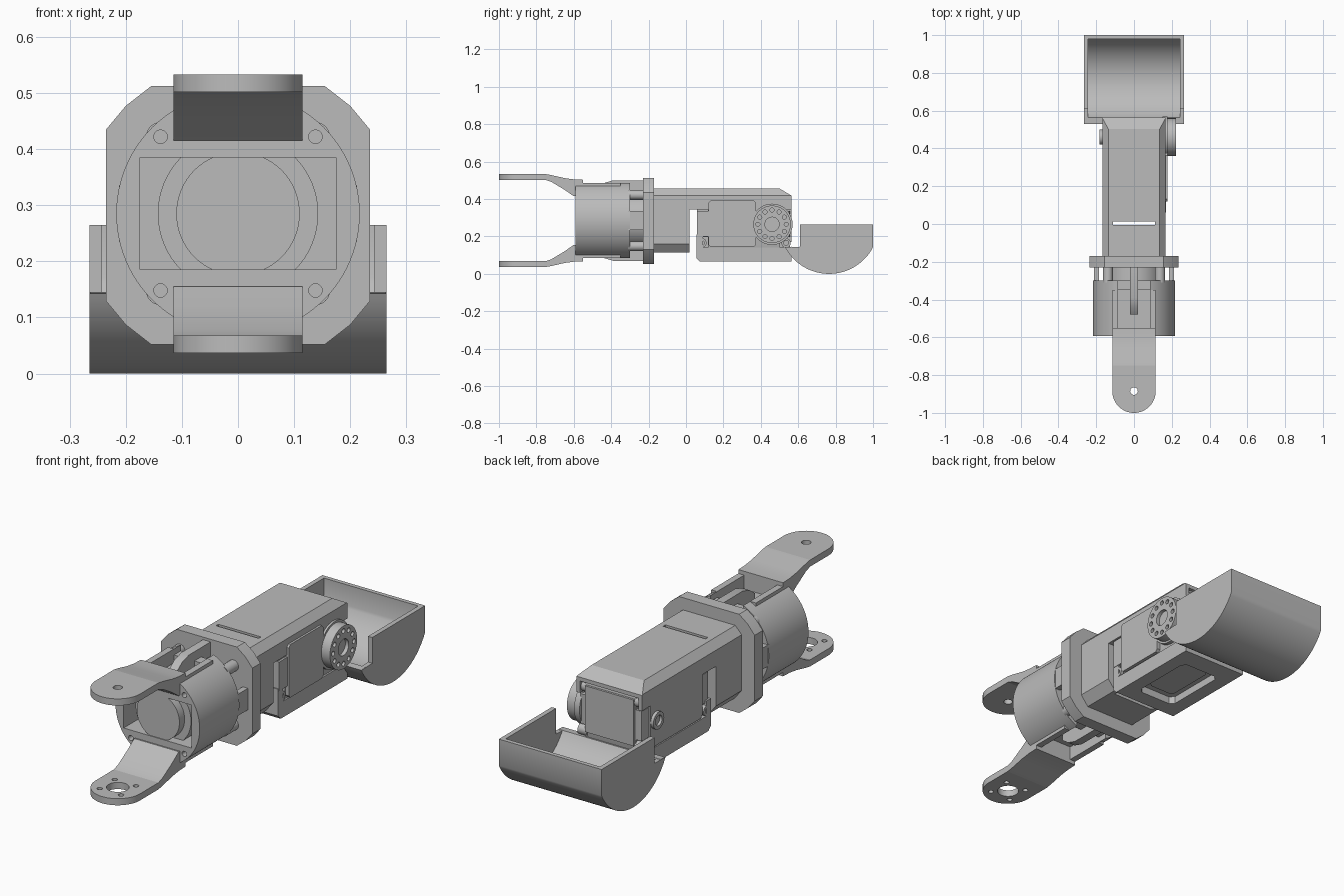
import bpy, bmesh, math
from mathutils import Vector

if "Cube" in bpy.data.objects:
    bpy.data.objects.remove(bpy.data.objects["Cube"], do_unlink=True)

grey = bpy.data.materials.new("plain grey")
grey.use_nodes = True
COLOUR = (0.5, 0.5, 0.5, 1)
grey.diffuse_color = COLOUR
grey.node_tree.nodes["Principled BSDF"].inputs["Base Color"].default_value = COLOUR

MID = 0.285  # height of the arm's long axis


def prism(name, pts, axis, a, b):
    """Extrude a 2D outline along x (y,z), y (x,z) or z (x,y) from a to b."""
    def place(p, t):
        return {"x": (t, p[0], p[1]), "y": (p[0], t, p[1]), "z": (p[0], p[1], t)}[axis]
    bm = bmesh.new()
    face = bm.faces.new([bm.verts.new(place(p, a)) for p in pts])
    new = bmesh.ops.extrude_face_region(bm, geom=[face])["geom"]
    shift = Vector(place((0, 0), b - a))
    bmesh.ops.translate(bm, vec=shift, verts=[v for v in new if isinstance(v, bmesh.types.BMVert)])
    bmesh.ops.recalc_face_normals(bm, faces=bm.faces)
    mesh = bpy.data.meshes.new(name)
    bm.to_mesh(mesh)
    bm.free()
    mesh.materials.append(grey)
    ob = bpy.data.objects.new(name, mesh)
    bpy.context.collection.objects.link(ob)
    return ob


def arc(cx, cy, r, a0, a1, n):
    angles = [math.radians(a0 + (a1 - a0) * i / n) for i in range(n + 1)]
    return [(cx + r * math.cos(t), cy + r * math.sin(t)) for t in angles]


def disc(name, c, r, axis, a, b, n=48):
    return prism(name, arc(c[0], c[1], r, 0, 360, n)[:-1], axis, a, b)


def box(name, x0, x1, y0, y1, z0, z1):
    return prism(name, [(x0, y0), (x1, y0), (x1, y1), (x0, y1)], "z", z0, z1)


def chamfered(x0, x1, y0, y1, c):
    return [(x0 + c, y0), (x1 - c, y0), (x1, y0 + c), (x1, y1 - c),
            (x1 - c, y1), (x0 + c, y1), (x0, y1 - c), (x0, y0 + c)]


def boolean(ob, tool, op="DIFFERENCE"):
    mod = ob.modifiers.new("cut", "BOOLEAN")
    mod.operation, mod.object, mod.solver = op, tool, "EXACT"
    with bpy.context.temp_override(object=ob, active_object=ob):
        bpy.ops.object.modifier_apply(modifier=mod.name)
    bpy.data.objects.remove(tool, do_unlink=True)


def bevel(ob, width):
    mod = ob.modifiers.new("soft edges", "BEVEL")
    mod.width, mod.segments = width, 2
    with bpy.context.temp_override(object=ob, active_object=ob):
        bpy.ops.object.modifier_apply(modifier=mod.name)


# Round wrist housing with front pocket and slots around the ribs
housing = disc("wrist_housing", (0, MID), 0.217, "y", -0.592, -0.3, 96)
boolean(housing, box("cut", -0.175, 0.175, -0.7, -0.46, MID - 0.1, MID + 0.1))
for s in (1, -1):
    z0, z1 = sorted((MID + s * 0.135, MID + s * 0.3))
    boolean(housing, box("cut", -0.085, 0.085, -0.55, -0.35, z0, z1))
    z0, z1 = sorted((MID + s * 0.172, MID + s * 0.3))
    boolean(housing, box("cut", -0.085, 0.085, -0.36, -0.25, z0, z1))

# Stepped core seen inside the pocket
for name, r, front in (("core_ring", 0.143, -0.55), ("core_face", 0.11, -0.588)):
    core = disc(name, (0, MID), r, "y", front, -0.44, 64)
    boolean(core, box("clip", -0.2, 0.2, -0.7, -0.3, MID - 0.1, MID + 0.1), "INTERSECT")

# Neck, screw posts and side ribs between housing and flange
disc("neck", (0, MID), 0.15, "y", -0.31, -0.22)
for sx, side in ((1, "left"), (-1, "right")):
    x0, x1 = sorted((sx * 0.185, sx * 0.212))
    box(side + "_neck_rib", x0, x1, -0.31, -0.22, MID - 0.05, MID + 0.05)
    for sz, level in ((1, "upper"), (-1, "lower")):
        c = (sx * 0.138, MID + sz * 0.137)
        disc(f"{level}_{side}_post", c, 0.026, "y", -0.31, -0.22, 24)
        boolean(housing, disc("cut", c, 0.012, "y", -0.7, -0.5, 20))

# Flange plate
corner = [(0.155, 0.23), (0.2, 0.195), (0.235, 0.153)]
quarter = corner + [(x, -z) for x, z in reversed(corner)]
outline = quarter + [(-x, -z) for x, z in quarter]
prism("flange", [(x, z + MID - 0.003) for x, z in outline], "y", -0.23, -0.17)

# Fork: rounded tongues, sloped arms and centre ribs, above and below
for s, level in ((1, "upper"), (-1, "lower")):
    def at(h):
        return MID + s * h
    tip = [(0.115, -0.75)] + arc(0, -0.885, 0.115, 0, -180, 32) + [(-0.115, -0.75)]
    tongue = prism(level + "_fork_tongue", tip, "z", at(0.217), at(0.248))
    if s > 0:
        boolean(tongue, disc("cut", (0, -0.885), 0.02, "z", 0, 1, 24))
    else:
        boolean(tongue, disc("cut", (0, -0.885), 0.048, "z", 0, 1, 32))
        for i in range(4):
            t = math.radians(45 + 90 * i)
            c = (0.078 * math.cos(t), -0.885 + 0.078 * math.sin(t))
            boolean(tongue, disc("cut", c, 0.012, "z", 0, 1, 16))
    side = [(-0.75, 0.248), (-0.72, 0.243), (-0.65, 0.227), (-0.6, 0.22), (-0.55, 0.218),
            (-0.55, 0.135), (-0.6, 0.13), (-0.65, 0.165), (-0.72, 0.207), (-0.75, 0.217)]
    prism(level + "_fork_arm", [(y, at(h)) for y, h in side], "x", -0.115, 0.115)
    for x in (-0.115, 0.085):
        box(level + "_fork_rail", x, x + 0.03, -0.56, -0.35, *sorted((at(0.14), at(0.2))))
    rib = [(-0.48, 0.12), (-0.48, 0.17), (-0.44, 0.2), (-0.39, 0.215),
           (-0.22, 0.215), (-0.22, 0.12)]
    prism(level + "_centre_rib", [(y, at(h)) for y, h in rib], "x", -0.02, 0.02)

# Forearm block, flaring into the flange
section = [(0.135, 0.455), (0.168, 0.42), (0.168, 0.16), (0.13, 0.113)]
section += [(-x, z) for x, z in reversed(section)]
forearm = prism("forearm", section, "y", -0.18, 0.02)
boolean(forearm, box("cut", -0.11, 0.11, -0.005, 0.012, 0, 1))

# Roof over the motor, sloped at its far end
roof = prism("motor_roof", [(x, max(z, 0.345)) for x, z in section[:3] + section[5:]],
             "y", 0.015, 0.565)
boolean(roof, prism("cut", [(0.5, 0.456), (0.57, 0.415), (0.7, 0.415), (0.7, 0.6), (0.5, 0.6)],
                    "x", -1, 1))
boolean(roof, box("cut", -0.15, 0.15, 0.06, 0.6, 0.3, 0.4))

# Motor body with notched corners and screw eyes
motor = box("motor_body", -0.16, 0.16, 0.06, 0.555, 0.13, 0.4)
bevel(motor, 0.008)
for y in (0.085, 0.535):
    for z in (0.165, 0.37):
        for s in (1, -1):
            x0, x1 = sorted((s * 0.13, s * 0.3))
            boolean(motor, box("cut", x0, x1, y - 0.033, y + 0.033, z - 0.033, z + 0.033))
            x0, x1 = sorted((s * 0.12, s * 0.168))
            eye = disc("screw_eye", (y, z), 0.025, "x", x0, x1, 24)
            boolean(eye, disc("cut", (y, z), 0.013, "x", *sorted((s * 0.15, s * 0.2)), 16))

# Side covers
cover = prism("left_cover", chamfered(0.12, 0.375, 0.145, 0.392, 0.012), "x", 0.15, 0.178)
box("left_cover_tab", 0.15, 0.17, 0.06, 0.13, 0.2, 0.335)
prism("right_cover", chamfered(0.12, 0.5, 0.145, 0.392, 0.012), "x", -0.168, -0.15)
box("end_cover", -0.125, 0.125, 0.54, 0.565, 0.17, 0.385)

# Output horn with a ring of holes, and the bearing on the other side
HUB = (0.46, 0.265)
disc("horn_collar", HUB, 0.11, "x", 0.15, 0.178, 48)
horn = disc("output_horn", HUB, 0.1, "x", 0.17, 0.222, 64)
boolean(horn, disc("cut", HUB, 0.038, "x", 0.205, 0.3, 32))
for i in range(12):
    t = math.radians(30 * i)
    c = (HUB[0] + 0.076 * math.cos(t), HUB[1] + 0.076 * math.sin(t))
    boolean(horn, disc("cut", c, 0.011, "x", 0.195, 0.3, 14))
bearing = disc("idler_bearing", HUB, 0.04, "x", -0.182, -0.15, 32)
boolean(bearing, disc("cut", HUB, 0.024, "x", -0.3, -0.17, 24))

# Tray under the motor, with a sunken window
tray_side = [(0.075, 0.065), (0.565, 0.065), (0.565, 0.14), (0.09, 0.14),
             (0.09, 0.21), (0.055, 0.21), (0.055, 0.085)]
tray = prism("motor_tray", tray_side, "x", -0.168, 0.168)
boolean(tray, prism("cut", chamfered(-0.1, 0.1, 0.15, 0.47, 0.02), "z", 0, 0.1))
rim = prism("tray_panel", chamfered(-0.07, 0.07, 0.185, 0.435, 0.015), "z", 0.092, 0.101)

# Half-round scoop: curved trough with flat cheeks
CY, CZ, R, RI = 0.765, 0.265, 0.265, 0.235
a = math.degrees(math.acos(0.235 / R))
b = math.degrees(math.acos(0.215 / RI))
lip = math.degrees(math.asin(0.12 / RI))
outer = arc(CY, CZ, R, 180 + a, 360 - a, 40)
inner = arc(CY, CZ, RI, 360 - b, 180 + lip, 40)
prism("scoop_trough", outer + [(1.0, CZ), (0.98, CZ)] + inner, "x", -0.264, 0.264)
cheek = outer + [(1.0, CZ), (0.61, CZ), (0.61, 0.145)]
prism("left_scoop_cheek", cheek, "x", 0.243, 0.265)
prism("right_scoop_cheek", cheek, "x", -0.265, -0.243)

# Smooth round surfaces while keeping edges crisp
bpy.ops.object.select_all(action="DESELECT")
for ob in bpy.context.collection.objects:
    if ob.type == "MESH":
        ob.select_set(True)
        bpy.context.view_layer.objects.active = ob
bpy.ops.object.shade_smooth_by_angle(angle=math.radians(30))
